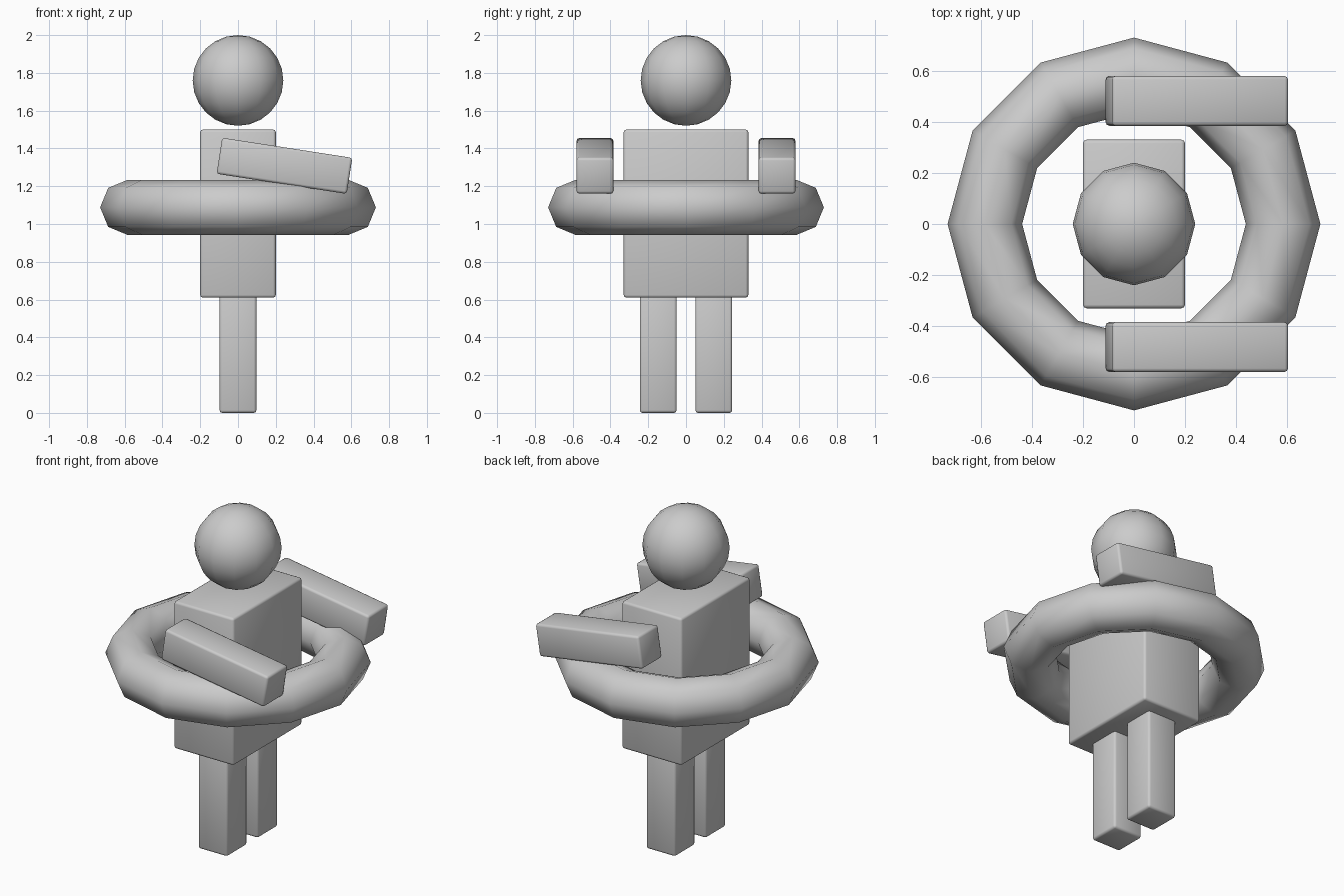
import bpy
from math import radians

if "Cube" in bpy.data.objects:
    bpy.data.objects.remove(bpy.data.objects["Cube"])


def smooth(obj, angle=60):
    bpy.ops.object.select_all(action='DESELECT')
    obj.select_set(True)
    bpy.context.view_layer.objects.active = obj
    bpy.ops.object.shade_smooth_by_angle(angle=radians(angle))


def box(name, center, size, tilt=0.0):
    bpy.ops.mesh.primitive_cube_add(size=1, location=center)
    obj = bpy.context.object
    obj.name = name
    obj.scale = size
    bpy.ops.object.transform_apply(location=False, rotation=False, scale=True)
    obj.rotation_euler.y = radians(tilt)
    bevel = obj.modifiers.new("soft_edges", 'BEVEL')
    bevel.width = 0.014
    bevel.segments = 2
    bpy.ops.object.modifier_apply(modifier=bevel.name)
    smooth(obj)
    return obj


# Torso block
box("torso", (0, 0, 1.055), (0.40, 0.66, 0.89))

# Legs run up into the torso, arms hover at the sides and tilt down
for side, s in (("right", -1), ("left", 1)):
    box(side + "_leg", (0, s * 0.147, 0.35), (0.195, 0.195, 0.70))
    box(side + "_arm", (0.246, s * 0.482, 1.308), (0.697, 0.195, 0.193), 8.8)

# Floating head
bpy.ops.mesh.primitive_uv_sphere_add(segments=12, ring_count=12, radius=0.24,
                                     location=(0, 0, 1.76))
bpy.context.object.name = "head"
smooth(bpy.context.object)

# Swim ring around the waist
bpy.ops.mesh.primitive_torus_add(major_segments=12, minor_segments=8,
                                 major_radius=0.584, minor_radius=0.146,
                                 location=(0, 0, 1.088))
bpy.context.object.name = "swim_ring"
smooth(bpy.context.object)
